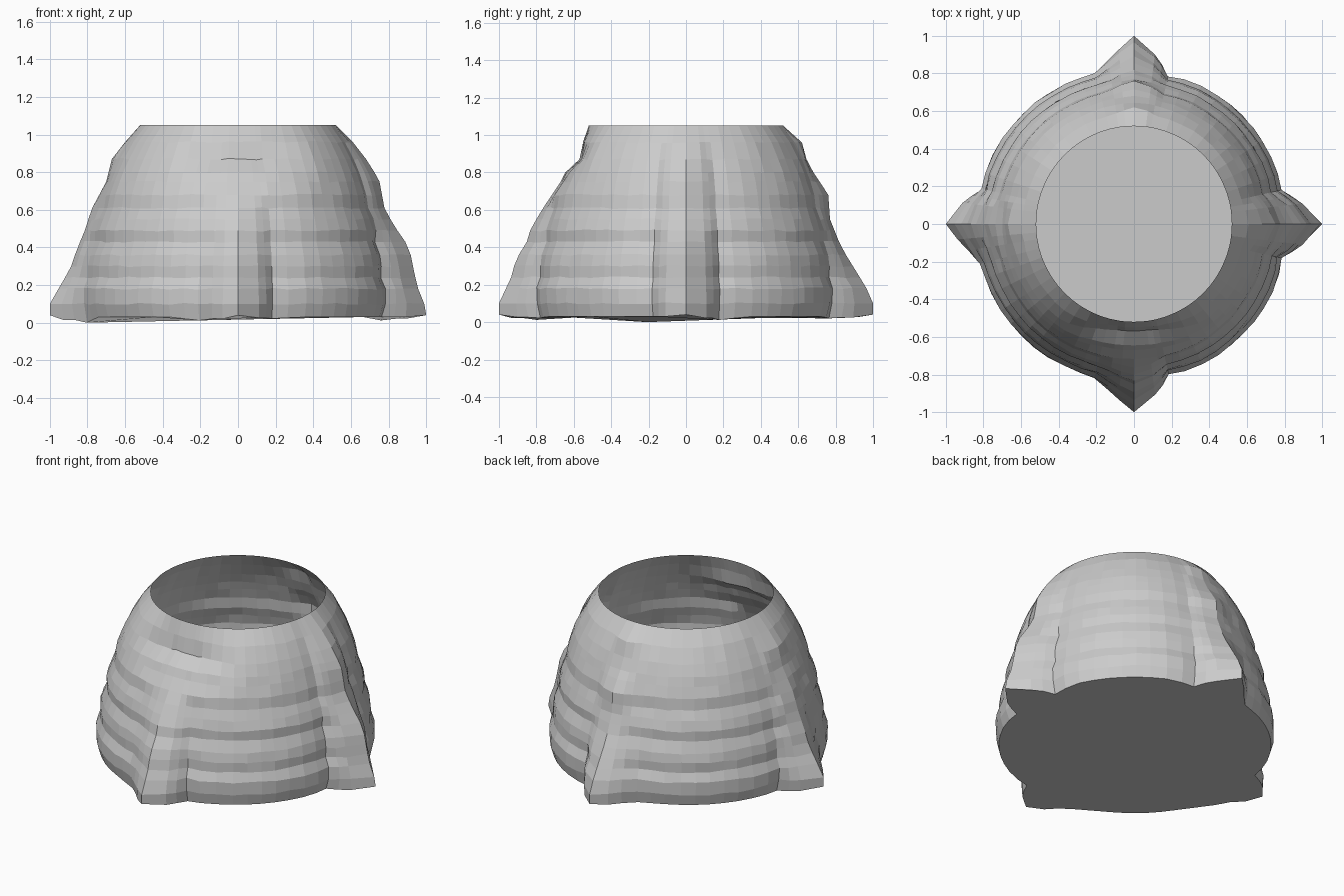
import bpy, bmesh, math, random

if "Cube" in bpy.data.objects:
    bpy.data.objects.remove(bpy.data.objects["Cube"])

random.seed(4)

# Ring heights with the gently rippled body radius between the ridges
BODY = [(0.03, .81), (0.10, .828), (0.18, .828), (0.24, .805), (0.30, .805), (0.36, .795),
        (0.43, .768), (0.49, .768), (0.55, .75), (0.61, .725), (0.68, .715), (0.75, .69),
        (0.80, .672), (0.87, .638), (0.96, .588), (1.05, .52)]

# Crest profiles (height, radius) of the four ridges: right, back, left, front
CRESTS = [
    [(.04, 1), (.10, .99), (.17, .96), (.25, .94), (.40, .91), (.50, .84), (.60, .78),
     (.76, .75), (.87, .68), (.96, .61), (1.05, .52)],
    [(.04, 1), (.11, 1), (.19, .96), (.40, .83), (.55, .77), (.69, .76), (.77, .70),
     (.85, .65), (.96, .62), (1.05, .52)],
    [(.04, 1), (.10, 1), (.17, .96), (.29, .89), (.38, .86), (.50, .81), (.60, .78),
     (.75, .70), (.87, .67), (.96, .60), (1.05, .52)],
    [(.04, 1), (.10, 1), (.25, .93), (.34, .91), (.40, .86), (.50, .83), (.60, .77),
     (.75, .67), (.85, .62), (.87, .57), (.96, .55), (1.05, .52)],
]

# Angle from a crest, ridge share where it stands out, ridge share where it sinks in
STEEP = [(7, .5, 1), (10, .22, 1), (13, -.08, .9), (19, -.03, .7),
         (26, 0, .4), (33, 0, .15), (39, 0, 0)]
SOFT = [(5, .62, 1), (9, .32, 1), (14.5, .03, .9), (20, 0, .7),
        (26, 0, .4), (33, 0, .15), (39, 0, 0)]
# Flank shapes (left-hand, right-hand) and foot heights of each ridge
FLANKS = [(STEEP, STEEP), (SOFT, STEEP), (SOFT, STEEP), (STEEP, SOFT)]
FEET = [(.012, .03), (.025, .02), (0, .025), (.022, .012)]


def sample(profile, z):
    """Linear interpolation of a radius profile."""
    if z <= profile[0][0]:
        return profile[0][1]
    for (z0, r0), (z1, r1) in zip(profile, profile[1:]):
        if z <= z1:
            return r0 + (r1 - r0) * (z - z0) / (z1 - z0)
    return profile[-1][1]


# Columns around the full circle: (angle, ridge, share out, share in, base height)
columns = []
for k in range(4):
    nxt = (k + 1) % 4

    def foot(off, h):
        return h if 12 < off < 16 else (h + .03) / 2 if off < 21 else .03

    columns.append((90 * k, k, 1, 1, .04))
    for off, out, sink in FLANKS[k][0]:
        columns.append((90 * k + off, k, out, sink, foot(off, FEET[k][0])))
    columns.append((90 * k + 45, k, 0, 0, .03))
    for off, out, sink in reversed(FLANKS[nxt][1]):
        columns.append((90 * (k + 1) - off, nxt, out, sink, foot(off, FEET[nxt][1])))

bm = bmesh.new()
rings = []
top = len(BODY) - 1
for i, (z, base) in enumerate(BODY):
    ring = []
    for angle, k, out, sink, hem in columns:
        a = math.radians(angle)
        # The body is slightly slimmer at the back right
        body = base * (1 - .018 * math.cos(a - .5) * (1 - (i / top) ** 4))
        d = sample(CRESTS[k], z) - body
        r = body + d * (out if d > 0 else sink)
        zz = hem if i == 0 else z
        if 0 < i < top and out != 1:
            zz += random.uniform(-.005, .005)
            r += random.uniform(-.003, .003)
        ring.append(bm.verts.new((r * math.cos(a), r * math.sin(a), zz)))
    rings.append(ring)

# Open-topped wall
n = len(columns)
for low, high in zip(rings, rings[1:]):
    for j in range(n):
        m = (j + 1) % n
        bm.faces.new((low[j], low[m], high[m], high[j]))

# Flat base
bm.faces.new(list(reversed(rings[0])))

mesh = bpy.data.meshes.new("ridged_stump_shell")
bm.to_mesh(mesh)
bm.free()
shell = bpy.data.objects.new("ridged_stump_shell", mesh)
bpy.context.collection.objects.link(shell)
